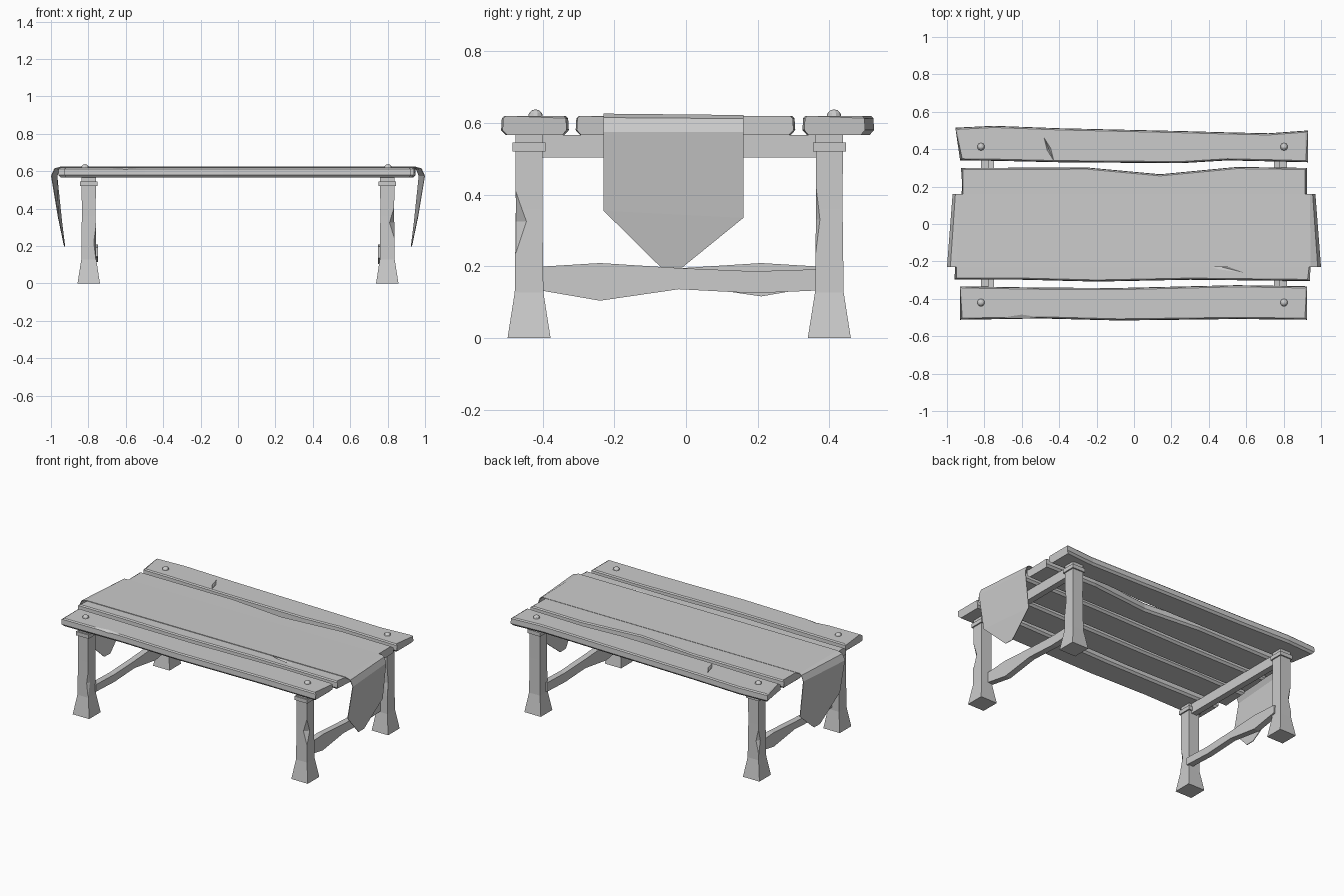
import bpy, bmesh
from mathutils import Vector

if "Cube" in bpy.data.objects:
    bpy.data.objects.remove(bpy.data.objects["Cube"])


def new_object(name, bm):
    bmesh.ops.recalc_face_normals(bm, faces=bm.faces)
    mesh = bpy.data.meshes.new(name)
    bm.to_mesh(mesh)
    bm.free()
    obj = bpy.data.objects.new(name, mesh)
    bpy.context.collection.objects.link(obj)
    return obj


def loft(name, rings):
    """Closed solid through rings of equal point count."""
    bm = bmesh.new()
    loops = [[bm.verts.new(p) for p in ring] for ring in rings]
    n = len(loops[0])
    for a, b in zip(loops, loops[1:]):
        for i in range(n):
            j = (i + 1) % n
            bm.faces.new((a[i], a[j], b[j], b[i]))
    bm.faces.new(loops[0])
    bm.faces.new(loops[-1])
    return new_object(name, bm)


def square(x, y, z, h):
    return [(x - h, y - h, z), (x + h, y - h, z), (x + h, y + h, z), (x - h, y + h, z)]


def box(name, lo, hi):
    return loft(name, [[(lo[0], lo[1], z), (hi[0], lo[1], z), (hi[0], hi[1], z), (lo[0], hi[1], z)]
                       for z in (lo[2], hi[2])])


def plank(name, stations, skew):
    """Stations are (x, near y, far y); worn edges, skewed ends."""
    rings = []
    last = len(stations) - 1
    for i, (x, a, b) in enumerate(stations):
        s = skew[0] if i == 0 else skew[1] if i == last else 0
        u = 0.012 if i == 0 else -0.012 if i == last else 0
        rings.append([(x + u, a + .012, .567), (x, a, .580), (x, a + .002, .613), (x + u, a + .009, .62),
                      (x + u + s, b - .009, .62), (x + s, b - .002, .613), (x + s, b, .580),
                      (x + u + s, b - .012, .567)])
    return loft(name, rings)


def chip(target, loc, size, rot=(0, 0, 0)):
    """Cut a faceted nick out of a part."""
    bm = bmesh.new()
    bmesh.ops.create_uvsphere(bm, u_segments=4, v_segments=2, radius=1)
    cutter = new_object("chip_cutter", bm)
    cutter.location, cutter.scale, cutter.rotation_euler = loc, size, rot
    cutter.hide_render = True
    cutter.display_type = 'WIRE'
    mod = target.modifiers.new("chip", 'BOOLEAN')
    mod.operation, mod.solver, mod.object = 'DIFFERENCE', 'EXACT', cutter


# Table top planks, front to back
front = plank("front_plank", [(-.93, -.512, -.333), (-.5, -.505, -.34), (-.08, -.516, -.342),
                              (.55, -.508, -.327), (.925, -.512, -.333)], (0, 0))
near = plank("near_plank", [(-.96, -.297, -.12), (-.6, -.298, -.115), (-.2, -.308, -.12),
                            (.3, -.298, -.118), (.94, -.305, -.115)], (.01, .01))
plank("middle_plank", [(-.94, -.095, .095), (-.3, -.1, .09), (.4, -.092, .1), (.94, -.098, .095)], (.01, -.01))
far = plank("far_plank", [(-.925, .118, .30), (-.25, .115, .302), (.14, .12, .266),
                          (.55, .118, .305), (.925, .12, .30)], (0, 0))
back = plank("back_plank", [(-.93, .34, .515), (-.75, .338, .525), (-.4, .33, .512), (.25, .325, .497),
                            (.5, .34, .49), (.72, .335, .485), (.93, .33, .50)], (-.025, 0))

# Nicks in the planks
chip(back, (-.455, .40, .622), (.012, .075, .018), (0, 0, .4))
chip(front, (-.6, -.52, .622), (.25, .04, .02))
chip(near, (.45, -.225, .622), (.17, .02, .012), (0, 0, -.25))

# Cloth runner draped over both ends
bm = bmesh.new()
half = [((.945, -.23, .626), (.94, .16, .622)), ((.982, -.23, .615), (.955, .16, .612)),
        ((1.0, -.23, .575), (.97, .16, .575)), ((.963, -.23, .355), (.945, .16, .335)),
        ((.93, -.07, .197), (.928, -.01, .197))]
pairs = [tuple(Vector((-p[0], p[1], p[2])) for p in row) for row in reversed(half)] + half
rows = [[bm.verts.new(p) for p in row] for row in pairs]
for a, b in zip(rows, rows[1:]):
    bm.faces.new((a[0], b[0], b[1], a[1]))
runner = new_object("cloth_runner", bm)
thick = runner.modifiers.new("thickness", 'SOLIDIFY')
thick.thickness = .004

# Legs, collars and pegs
legs = {}
for sx, side in ((-1, "left"), (1, "right")):
    for y, end in ((-.438, "front"), (.40, "back")):
        x = .798 * sx
        leg = loft(f"{end}_{side}_leg", [square(x, y, 0, .060), square(x, y, .127, .040),
                                         square(x, y, .36, .037), square(x, y, .568, .038)])
        legs[end, side] = leg
        box(f"{end}_{side}_collar", (x - .046, y - .046, .52), (x + .046, y + .046, .545))
        bm = bmesh.new()
        bmesh.ops.create_uvsphere(bm, u_segments=10, v_segments=6, radius=.021)
        peg = new_object(f"{end}_{side}_peg", bm)
        peg.location = (-.818 if sx < 0 else .802, -.42 if y < 0 else .413, .617)

    # Upper crossbeam under the planks
    box(f"{side}_crossbeam", (x - .02, -.45, .503), (x + .02, .41, .567))

    # Warped lower stretcher
    xs = x - .03 * sx
    profile = [(-.42, .135, .198), (-.24, .104, .209), (-.02, .136, .195), (.19, .125, .186), (.38, .133, .192)]
    if sx < 0:
        profile = [(-y - .03, a + .012, b) for y, a, b in reversed(profile)]
    loft(f"{side}_stretcher", [[(xs - .02, y, a), (xs + .02, y, a), (xs + .02, y, b), (xs - .02, y, b)]
                               for y, a, b in profile])

# Worn corners on the legs
chip(legs["front", "right"], (.84, -.475, .325), (.03, .035, .1))
chip(legs["front", "left"], (-.76, -.478, .22), (.012, .02, .09))
chip(legs["back", "right"], (.835, .362, .33), (.02, .012, .1))
chip(legs["back", "left"], (-.838, .438, .25), (.02, .02, .09))
